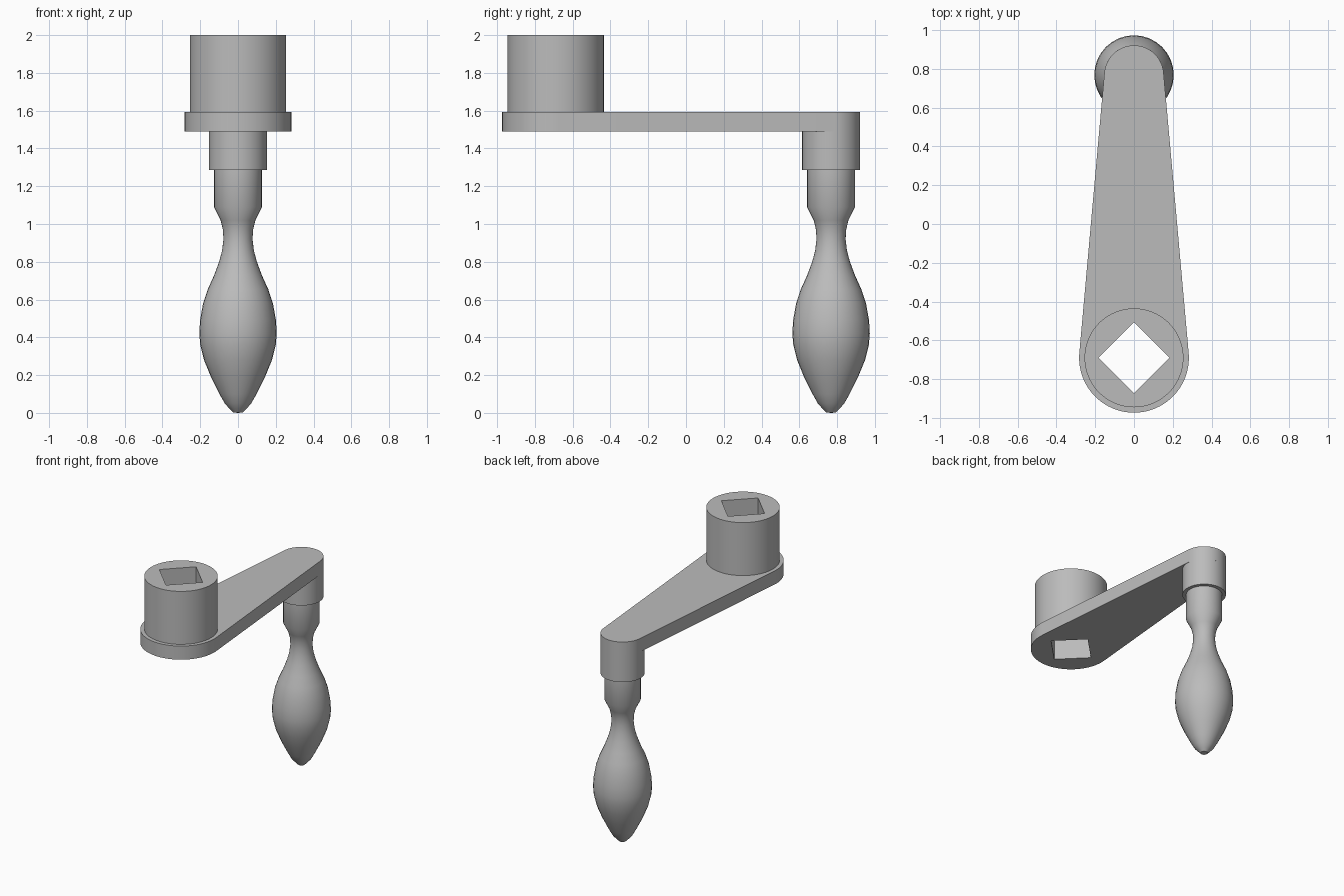
import bpy
import bmesh
from math import asin, cos, sin, pi, tau, radians
from mathutils import Matrix, Vector

cube = bpy.data.objects.get("Cube")
if cube:
    bpy.data.objects.remove(cube, do_unlink=True)

HUB_Y, TIP_Y = -0.69, 0.768
HUB_R, ARM_R, TIP_R = 0.255, 0.283, 0.153

steel = bpy.data.materials.new("grey_metal")
steel.use_nodes = True
grey = (0.5, 0.5, 0.5, 1)
steel.diffuse_color = grey
steel.node_tree.nodes["Principled BSDF"].inputs["Base Color"].default_value = grey


def arc(y, radius, start, end, steps):
    """Points along an arc about (0, y), both ends included."""
    angles = [start + (end - start) * i / steps for i in range(steps + 1)]
    return [(radius * cos(a), y + radius * sin(a)) for a in angles]


def circle(y, radius, sides):
    return arc(y, radius, 0, tau, sides)[:-1]


def finish(obj):
    obj.data.materials.clear()
    obj.data.materials.append(steel)
    bpy.ops.object.select_all(action='DESELECT')
    obj.select_set(True)
    bpy.context.view_layer.objects.active = obj
    bpy.ops.object.shade_smooth_by_angle(angle=radians(30))


def plate(name, loops, bottom, top):
    """Extrude flat outlines; inner loops become holes."""
    curve = bpy.data.curves.new(name, 'CURVE')
    curve.dimensions = '2D'
    curve.fill_mode = 'BOTH'
    curve.extrude = (top - bottom) / 2
    for loop in loops:
        spline = curve.splines.new('POLY')
        spline.points.add(len(loop) - 1)
        for point, (x, y) in zip(spline.points, loop):
            point.co = (x, y, 0, 1)
        spline.use_cyclic_u = True
    source = bpy.data.objects.new(name + "_outline", curve)
    bpy.context.collection.objects.link(source)
    bpy.context.view_layer.update()
    graph = bpy.context.evaluated_depsgraph_get()
    mesh = bpy.data.meshes.new_from_object(source.evaluated_get(graph))
    bpy.data.objects.remove(source, do_unlink=True)
    bm = bmesh.new()
    bm.from_mesh(mesh)
    bmesh.ops.translate(bm, verts=bm.verts, vec=(0, 0, (top + bottom) / 2))
    bmesh.ops.remove_doubles(bm, verts=bm.verts, dist=0.0001)
    bmesh.ops.recalc_face_normals(bm, faces=bm.faces)
    bm.to_mesh(mesh)
    bm.free()
    obj = bpy.data.objects.new(name, mesh)
    bpy.context.collection.objects.link(obj)
    finish(obj)


def lathe(name, y, profile, sides):
    """Spin a (radius, height) profile about a vertical axis."""
    bm = bmesh.new()
    verts = [bm.verts.new((r, 0, z)) for r, z in profile]
    edges = [bm.edges.new(pair) for pair in zip(verts, verts[1:])]
    bmesh.ops.spin(bm, geom=verts + edges, cent=(0, 0, 0), axis=(0, 0, 1),
                   angle=tau, steps=sides, use_merge=True)
    bmesh.ops.remove_doubles(bm, verts=bm.verts, dist=0.0001)
    bmesh.ops.recalc_face_normals(bm, faces=bm.faces)
    bmesh.ops.translate(bm, verts=bm.verts, vec=(0, y, 0))
    mesh = bpy.data.meshes.new(name)
    bm.to_mesh(mesh)
    bm.free()
    obj = bpy.data.objects.new(name, mesh)
    bpy.context.collection.objects.link(obj)
    finish(obj)


# Tapered arm: two arcs joined by their shared tangents
lean = asin((ARM_R - TIP_R) / (TIP_Y - HUB_Y))
arm = (arc(TIP_Y, TIP_R, lean, pi - lean, 32)
       + arc(HUB_Y, ARM_R, pi - lean, tau + lean, 40))
socket = circle(HUB_Y, 0.183, 4)
plate("crank_arm", [arm, socket], 1.49, 1.594)

# Hub with a diamond-set square socket running right through
plate("socket_hub", [circle(HUB_Y, HUB_R, 64), socket], 1.594, 2.0)

# Boss under the arm tip
plate("grip_boss", [circle(TIP_Y, TIP_R, 64)], 1.287, 1.49)

# Turned grip with its collar
grip_profile = [
    (0, 0.004), (0.025, 0.006), (0.045, 0.022), (0.07, 0.05), (0.098, 0.1),
    (0.143, 0.19), (0.18, 0.28), (0.2, 0.36), (0.205, 0.42), (0.201, 0.49),
    (0.185, 0.58), (0.16, 0.655), (0.128, 0.725), (0.1, 0.8), (0.084, 0.86),
    (0.077, 0.92), (0.08, 0.97), (0.092, 1.02), (0.127, 1.09),
    (0.127, 1.287), (0, 1.287)]
lathe("turned_grip", TIP_Y, [(r, max(z - 0.004, 0)) if z < 0.01 else (r, z)
                            for r, z in grip_profile], 32)
